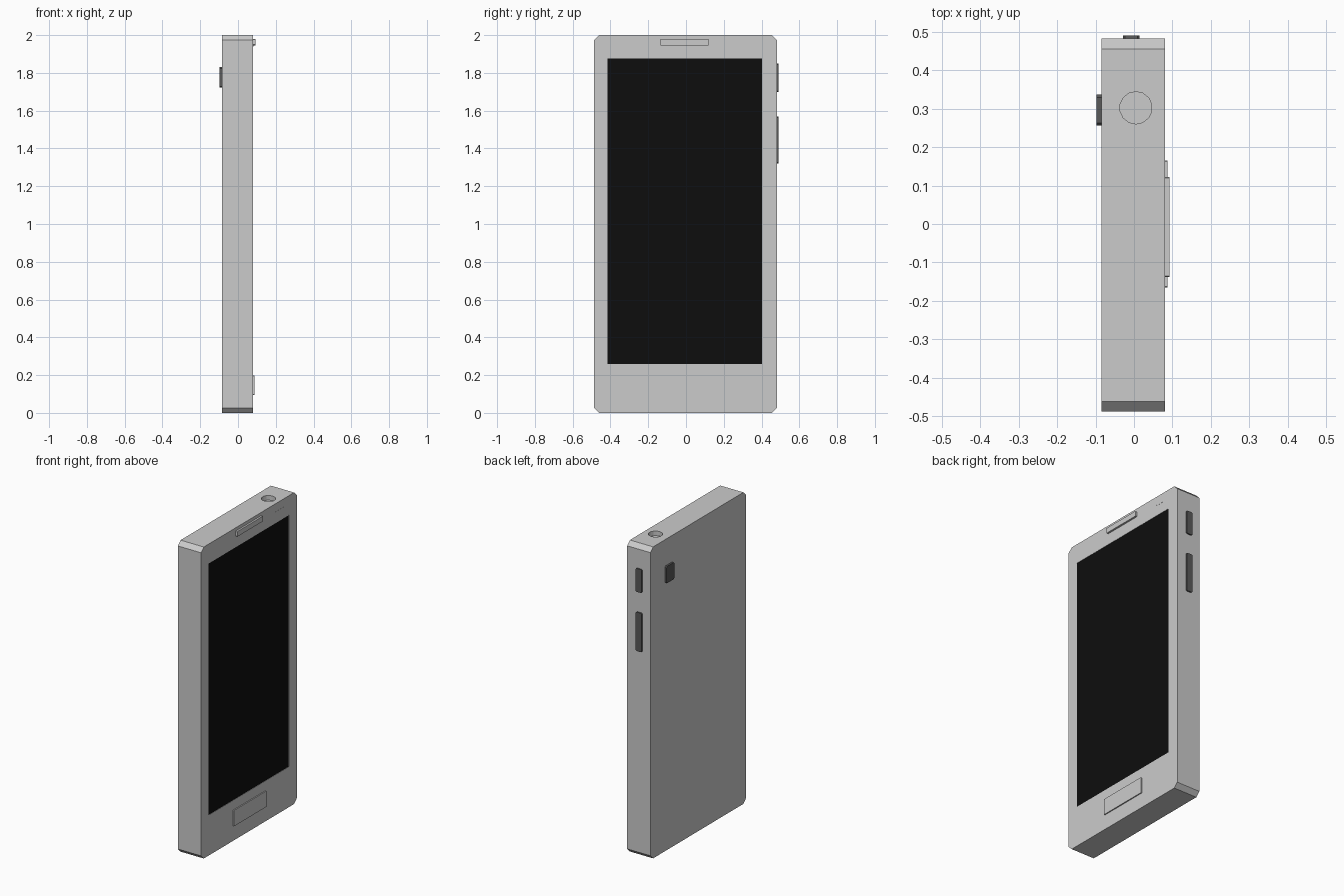
import bpy, bmesh, math
from mathutils import Vector

if "Cube" in bpy.data.objects:
    bpy.data.objects.remove(bpy.data.objects["Cube"])


def material(name, v):
    m = bpy.data.materials.new(name)
    m.diffuse_color = (v, v, v, 1)
    m.use_nodes = True
    m.node_tree.nodes["Principled BSDF"].inputs["Base Color"].default_value = m.diffuse_color
    return m


GREY = material("light_grey", 0.6)
DARK = material("dark_grey", 0.1)
BLACK = material("screen_black", 0.004)


def finish(name, bm, mat):
    bmesh.ops.recalc_face_normals(bm, faces=bm.faces[:])
    me = bpy.data.meshes.new(name)
    bm.to_mesh(me)
    bm.free()
    me.materials.append(mat)
    ob = bpy.data.objects.new(name, me)
    bpy.context.collection.objects.link(ob)
    return ob


def chamfer_block(name, mat, x, y, z, c=0.0, axis=0):
    """Box from ranges; edges running along the given axis are chamfered by c."""
    lo, hi = Vector((x[0], y[0], z[0])), Vector((x[1], y[1], z[1]))
    bm = bmesh.new()
    bmesh.ops.create_cube(bm, size=1)
    for v in bm.verts:
        v.co = Vector([lo[i] + (v.co[i] + 0.5) * (hi[i] - lo[i]) for i in range(3)])
    if c:
        edges = [e for e in bm.edges
                 if abs(e.verts[0].co[axis] - e.verts[1].co[axis]) > 1e-5]
        bmesh.ops.bevel(bm, geom=edges, offset=c, offset_type='OFFSET',
                        segments=1, affect='EDGES')
    return finish(name, bm, mat)


def cut(target, cutter):
    mod = target.modifiers.new("cut", 'BOOLEAN')
    mod.operation = 'DIFFERENCE'
    mod.solver = 'EXACT'
    mod.object = cutter
    bpy.context.view_layer.objects.active = target
    bpy.ops.object.modifier_apply(modifier=mod.name)
    bpy.data.objects.remove(cutter, do_unlink=True)


# Body slab with clipped corners
body = chamfer_block("body", GREY, (-0.085, 0.08), (-0.488, 0.482), (0, 2), 0.027)

# Shallow screen recess and the screen
cut(body, chamfer_block("screen_cutter", GREY, (0.074, 0.1), (-0.415, 0.403), (0.26, 1.875)))
chamfer_block("screen", BLACK, (0.073, 0.078), (-0.415, 0.403), (0.26, 1.875))

# Headphone socket in the top
bm = bmesh.new()
bmesh.ops.create_cone(bm, cap_ends=True, segments=14, radius1=0.042, radius2=0.042, depth=0.08)
bmesh.ops.translate(bm, verts=bm.verts[:], vec=(0.005, 0.302, 2.01))
cut(body, finish("socket_cutter", bm, GREY))

# Earpiece and home button
chamfer_block("earpiece", GREY, (0.075, 0.092), (-0.138, 0.122), (1.946, 1.979), 0.003)
chamfer_block("home_button", GREY, (0.075, 0.087), (-0.165, 0.165), (0.095, 0.197), 0.002)

# Row of tiny sensor bumps beside the earpiece
for i in range(4):
    y = 0.27 + i * 0.025
    chamfer_block(f"sensor_dot_{i + 1}", GREY, (0.078, 0.081),
                  (y - 0.004, y + 0.004), (1.94, 1.948), 0.002)

# Side buttons
for name, z in (("power_button", (1.70, 1.85)), ("volume_button", (1.32, 1.57))):
    chamfer_block(name, DARK, (-0.028, 0.014), (0.475, 0.49), z, 0.005, axis=1)

# Camera block and panel seam on the back
chamfer_block("camera", DARK, (-0.097, -0.08), (0.256, 0.336), (1.722, 1.83), 0.007)
chamfer_block("back_seam", GREY, (-0.086, -0.083), (0.256, 0.260), (0.18, 1.73))
